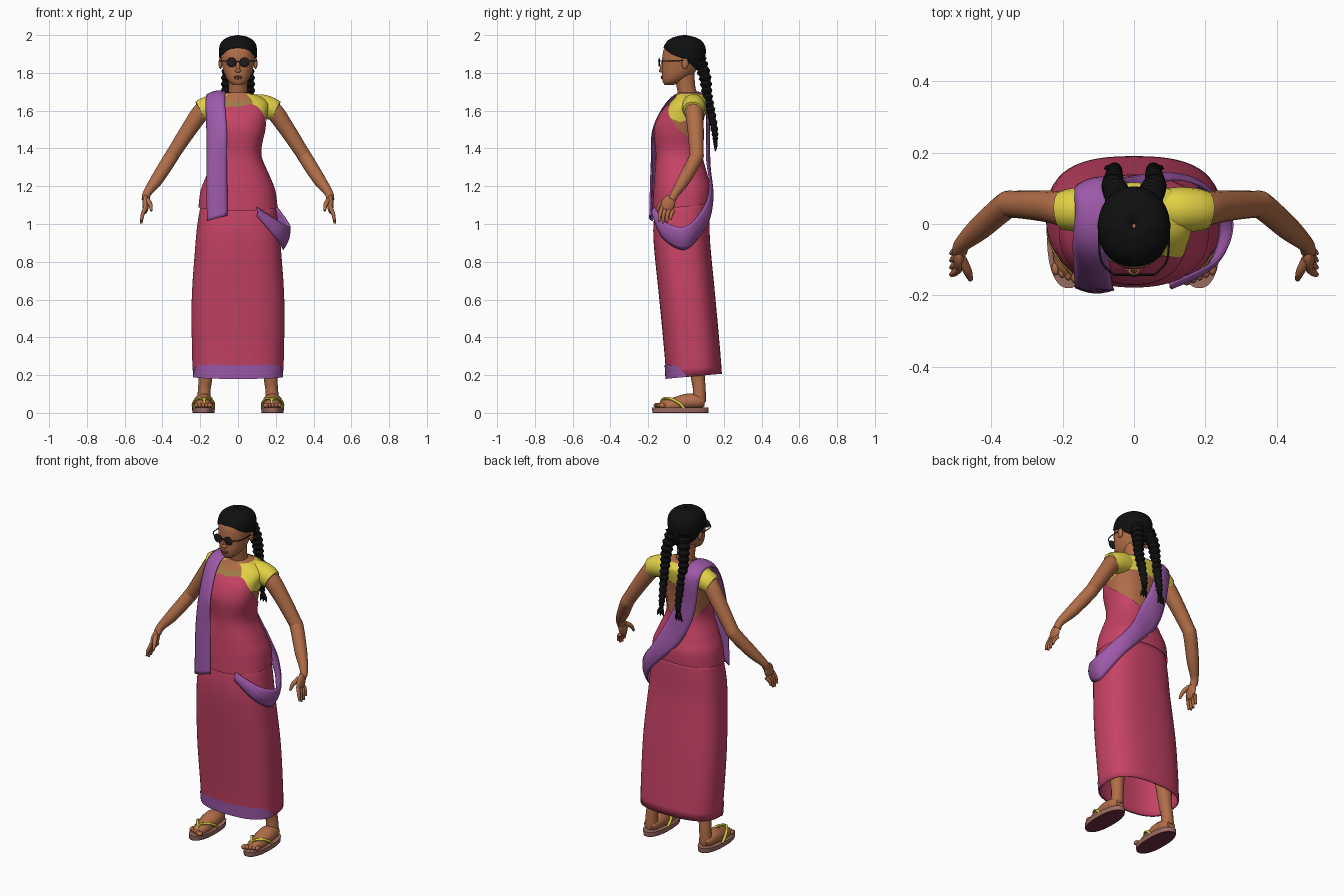
import bpy, bmesh
from math import sin, cos, pi, radians
from mathutils import Vector, Matrix

cube = bpy.data.objects.get("Cube")
if cube:
    bpy.data.objects.remove(cube, do_unlink=True)


def material(name, *rgb):
    m = bpy.data.materials.new(name)
    m.use_nodes = True
    m.diffuse_color = (*rgb, 1)
    bsdf = next(n for n in m.node_tree.nodes if n.type == 'BSDF_PRINCIPLED')
    bsdf.inputs["Base Color"].default_value = (*rgb, 1)
    return m


PINK = material("pink cloth", .56, .055, .13)
PURPLE = material("purple cloth", .34, .1, .4)
YELLOW = material("yellow blouse", .76, .64, .06)
SHEER = material("sheer blouse trim", .36, .2, .06)
SKIN = material("brown skin", .44, .155, .065)
LIPS = material("lips", .34, .09, .06)
BLACK = material("black hair", .005, .005, .005)
GLASS = material("dark glasses", .012, .012, .015)
SOLE = material("sandal side", .32, .15, .12)
TREAD = material("sandal tread", .16, .03, .05)
made = []


def finish(name, bm, mat, thick=0):
    bmesh.ops.recalc_face_normals(bm, faces=bm.faces[:])
    me = bpy.data.meshes.new(name)
    bm.to_mesh(me)
    bm.free()
    me.materials.append(mat)
    ob = bpy.data.objects.new(name, me)
    bpy.context.collection.objects.link(ob)
    if thick:
        mod = ob.modifiers.new("thickness", 'SOLIDIFY')
        mod.thickness = thick
    made.append(ob)
    return ob


def skin_grid(name, rows, mat, loop=False, caps=False, thick=0):
    """Join rows of points into a quad surface."""
    bm = bmesh.new()
    vs = [[bm.verts.new(p) for p in row] for row in rows]
    n = len(vs[0])
    for a, b in zip(vs, vs[1:]):
        for i in range(n if loop else n - 1):
            j = (i + 1) % n
            bm.faces.new((a[i], a[j], b[j], b[i]))
    if caps:
        bm.faces.new(vs[0])
        bm.faces.new(vs[-1])
    return finish(name, bm, mat, thick)


def spline(pts, steps):
    """Catmull-Rom samples through points of any dimension."""
    p = [pts[0]] + list(pts) + [pts[-1]]
    out = []
    for i in range(1, len(p) - 2):
        for k in range(steps):
            t = k / steps
            out.append([.5 * (2 * b + (c - a) * t + (2 * a - 5 * b + 4 * c - d) * t * t
                        + (3 * b - a - 3 * c + d) * t ** 3)
                        for a, b, c, d in zip(*p[i - 1:i + 3])])
    return out + [list(pts[-1])]


def tube(name, pts, mat, steps=5, sides=14, wide=1, ripple=0):
    """Round limb through (x, y, z, radius) points."""
    path = spline(pts, steps)
    c = [Vector(p[:3]) for p in path]
    rows, q, last = [], None, None
    for i, p in enumerate(path):
        d = (c[min(i + 1, len(c) - 1)] - c[max(i - 1, 0)]).normalized()
        q = last.rotation_difference(d) @ q if q else d.to_track_quat('Z', 'Y')
        last = d
        r = p[3] * (1 + ripple * sin(i * pi / 2))
        ring = [q @ Vector((cos(a) * r, sin(a) * r, 0)) for a in
                [2 * pi * k / sides for k in range(sides)]]
        rows.append([c[i] + Vector((v.x * wide, v.y, v.z)) for v in ring])
    return skin_grid(name, rows, mat, True, True)


def lookup(table, z):
    """Smooth interpolation of a table of rows starting with a height."""
    z = min(max(z, table[0][0]), table[-1][0])
    i = next(k for k in range(len(table) - 1) if z <= table[k + 1][0])
    a, b = table[i], table[i + 1]
    o, e = table[max(i - 1, 0)], table[min(i + 2, len(table) - 1)]
    h = b[0] - a[0]
    t = (z - a[0]) / h
    s, u = t * t * (3 - 2 * t), t * (1 - t)
    return [a[k] + (b[k] - a[k]) * s + h * u * ((1 - t) * (b[k] - o[k]) / (b[0] - o[0])
            - t * (e[k] - a[k]) / (e[0] - a[0])) for k in range(1, len(a))]


def wrap(name, table, mat, lo, hi, a0=0, a1=360, off=0, power=2.3, cx=0,
         cols=64, rows=20, caps=False, thick=0, tilt=0):
    """Patch on a body given by (height, half width, front, back) rows.
    The limits lo and hi are heights, or tables of angle and height."""
    full = a1 - a0 == 360
    grid = []
    for r in range(rows + 1):
        line = []
        for k in range(cols if full else cols + 1):
            deg = a0 + (a1 - a0) * k / cols
            l, h = [lookup(t, deg % 360)[0] if isinstance(t, list) else t for t in (lo, hi)]
            z = l + (h - l) * r / rows
            rx, yf, yb = lookup(table, z)
            c, s = cos(radians(deg)), sin(radians(deg))
            f = (abs(c) ** power + abs(s) ** power) ** (-1 / power)
            y = (yf + yb) / 2 + ((yb - yf) / 2 + off) * s * f
            line.append((cx + (rx + off) * c * f, y, z + tilt * y))
        grid.append(line)
    return skin_grid(name, grid, mat, full, caps, thick)


def ball(name, loc, size, mat, tip=0):
    bm = bmesh.new()
    m = Matrix.Translation(loc) @ Matrix.Rotation(tip, 4, 'X') @ Matrix.Diagonal((*size, 1))
    bmesh.ops.create_uvsphere(bm, u_segments=20, v_segments=12, radius=1, matrix=m)
    return finish(name, bm, mat)


# Long skirt with a purple front hem
skirt = [(.19, .238, -.105, .19), (.3, .243, -.112, .182), (.6, .245, -.14, .155),
         (.9, .225, -.17, .127), (1, .215, -.173, .125), (1.12, .195, -.16, .12)]
wrap("skirt", skirt, PINK, .19, 1.12, power=2.6, thick=.006, tilt=.09)
hem_top = [(0, .19), (195, .2), (215, .255), (270, .262), (325, .255), (345, .2), (360, .19)]
wrap("skirt_hem", skirt, PURPLE, .19, hem_top, 195, 345, .004, 2.6, rows=4, tilt=.09)

# Torso, draped bodice and blouse
torso = [(1.05, .207, -.172, .128), (1.18, .19, -.165, .13), (1.25, .163, -.16, .11),
         (1.37, .117, -.153, .08), (1.5, .138, -.163, .085), (1.58, .15, -.135, .1),
         (1.64, .155, -.085, .11), (1.67, .125, -.06, .105), (1.695, .06, -.045, .065)]
bodice_top = [(0, 1.5), (45, 1.42), (90, 1.36), (120, 1.36), (180, 1.45), (215, 1.55),
              (250, 1.62), (270, 1.62), (300, 1.63), (330, 1.57), (360, 1.5)]
bodice_low = [(0, 1.09), (90, 1.11), (180, 1.09), (270, 1.07), (360, 1.09)]
trim_top = [(0, 1.6), (235, 1.66), (270, 1.645), (310, 1.67), (360, 1.67)]
blouse_low = [(0, 1.54), (60, 1.58), (180, 1.56), (290, 1.64), (325, 1.57), (360, 1.54)]
wrap("torso", torso, SKIN, 1.3, 1.695, caps=True)
wrap("bodice", torso, PINK, bodice_low, bodice_top, off=.007, rows=32)
wrap("neckline_trim", torso, SHEER, bodice_top, trim_top, 235, 310, .004, rows=6)
wrap("left_blouse", torso, YELLOW, blouse_low, 1.688, -62, 110, .005, rows=10)
wrap("right_blouse", torso, YELLOW, blouse_low, 1.688, 110, 235, .004, rows=10)

# Sash: down the front, over the right shoulder, across the back, round the left hip
outer = [(-.165, -.18, 1.015), (-.167, -.168, 1.3), (-.168, -.13, 1.5), (-.172, -.06, 1.645),
         (-.165, .03, 1.688), (-.165, .105, 1.645), (-.13, .11, 1.42), (-.05, .128, 1.24),
         (.08, .14, 1.1), (.175, .11, .99), (.24, 0, .865), (.205, -.12, .92),
         (.1, -.178, 1.04)]
inner = [(-.055, -.186, 1.045), (-.058, -.182, 1.3), (-.06, -.178, 1.5), (-.07, -.09, 1.66),
         (-.06, .02, 1.7), (-.06, .122, 1.65), (-.025, .118, 1.5), (.04, .11, 1.36),
         (.125, .126, 1.2), (.21, .095, 1.09), (.278, .005, .99), (.235, -.1, 1.005),
         (.1, -.168, 1.09)]
edges = [[Vector(p) for p in spline(e, 8)] for e in (outer, inner)]
sash = []
for i, (a, b) in enumerate(zip(*edges)):
    j, k = min(i + 1, len(edges[0]) - 1), max(i - 1, 0)
    out = (b - a).cross(edges[0][j] + edges[1][j] - edges[0][k] - edges[1][k]).normalized()
    sash.append([a.lerp(b, u / 6) + out * .012 * sin(pi * u / 6) for u in range(7)])
skin_grid("sash", sash, PURPLE, thick=.005)

# Neck, head and face
tube("neck", [(0, .03, 1.62, .06), (0, .005, 1.7, .05), (0, -.01, 1.8, .055)], SKIN)
head = [(1.735, .022, -.112, -.07), (1.75, .045, -.122, -.03), (1.785, .068, -.128, .03),
        (1.83, .082, -.126, .065), (1.88, .09, -.126, .085), (1.93, .088, -.115, .088),
        (1.97, .06, -.08, .06)]
wrap("head", head, SKIN, 1.735, 1.97, caps=True, cols=40, power=2.1)
ball("nose_tip", (0, -.131, 1.812), (.017, .013, .011), SKIN)
ball("nose_bridge", (0, -.125, 1.835), (.01, .012, .03), SKIN, -.2)
ball("upper_lip", (0, -.127, 1.78), (.025, .007, .005), LIPS)
ball("lower_lip", (0, -.126, 1.772), (.021, .007, .006), LIPS)

# Hair cap
cap = [(1.78, .05, -.05, .07), (1.82, .084, -.1, .092), (1.88, .099, -.122, .102),
       (1.93, .1, -.12, .104), (1.965, .088, -.102, .088), (1.985, .062, -.075, .06),
       (1.995, .035, -.045, .03), (2, .005, -.012, .002)]
hairline = [(0, 1.875), (30, 1.83), (90, 1.79), (150, 1.83), (180, 1.875), (215, 1.9),
            (245, 1.928), (270, 1.932), (295, 1.928), (325, 1.9), (360, 1.875)]
wrap("hair", cap, BLACK, hairline, 2, caps=False, power=2.1, thick=.006)

# Paired parts
for side, s in (("left", 1), ("right", -1)):
    def flip(*pts):
        return [(s * p[0], *p[1:]) for p in pts]

    def limb(part, mat, *pts, **kw):
        return tube(f"{side}_{part}", flip(*pts), mat, **kw)

    # Ear and round glasses
    ball(f"{side}_ear", (s * .093, -.005, 1.85), (.01, .018, .03), SKIN)
    lens = ball(f"{side}_lens", (s * .035, -.142, 1.856), (.027, .004, .026), GLASS)
    limb("temple", GLASS, (.06, -.14, 1.862, .003), (.093, -.1, 1.862, .003),
         (.098, -.01, 1.865, .003), sides=6)
    limb("bridge", GLASS, (0, -.146, 1.862, .003), (.012, -.143, 1.86, .003), sides=6)

    # Braid with a loose tuft
    limb("braid", BLACK, (.04, .07, 1.87, .035), (.055, .1, 1.78, .031), (.06, .113, 1.68, .026),
         (.056, .135, 1.58, .022), (.054, .153, 1.48, .017), (.057, .155, 1.425, .01),
         steps=12, ripple=.16)
    for k in (-1, 0, 1):
        limb("tuft", BLACK, (.057, .155, 1.435, .011),
             (.06 + .013 * k, .157, 1.41, .009), (.062 + .02 * k, .155, 1.385, .002), sides=8)

    # Arm and sleeve
    limb("arm", SKIN, (.1, .04, 1.62, .05), (.18, .04, 1.605, .05), (.25, .05, 1.515, .044),
         (.335, .055, 1.385, .038), (.36, .05, 1.345, .038), (.43, -.01, 1.235, .034),
         (.48, -.055, 1.165, .023), (.488, -.075, 1.13, .022))
    limb("sleeve", YELLOW, (.05, .04, 1.628, .055), (.12, .04, 1.625, .063),
         (.17, .04, 1.612, .061), (.202, .038, 1.598, .055))

    # Hand
    ball(f"{side}_palm", (s * .489, -.095, 1.105), (.017, .036, .052), SKIN, -.4)
    for k in range(4):
        y = -.138 + .02 * k
        drop = (.012, 0, .004, .02)[k]
        limb("finger", SKIN, (.49, y + .012, 1.09 - .006 * k, .011),
             (.505, y, 1.05, .01), (.512, y - .004, 1.003 + drop, .006), sides=8)
    limb("thumb", SKIN, (.482, -.1, 1.13, .014), (.465, -.135, 1.105, .012),
         (.458, -.155, 1.07, .007), sides=8)

    # Leg and foot
    limb("leg", SKIN, (.165, .04, .45, .055), (.172, .062, .2, .038), (.178, .07, .13, .034),
         (.182, .07, .06, .036))
    limb("foot", SKIN, (.183, .1, .055, .022), (.183, .07, .058, .037), (.183, .01, .06, .043),
         (.183, -.06, .044, .039), (.183, -.115, .034, .033), (.183, -.14, .03, .022), wide=1.2)
    for k in range(5):
        ball(f"{side}_toe", (s * (.148 + .018 * k), -.153 + .007 * k, .04),
             (.011 if k else .015, .019, .013), SKIN)

    # Sandal
    slab = [(0, .058, -.178, .118), (.03, .061, -.18, .12)]
    wrap(f"{side}_sandal", slab, SOLE, .005, .028, cx=s * .183, cols=36, rows=1, caps=True)
    wrap(f"{side}_tread", slab, TREAD, 0, .005, cx=s * .183, cols=36, rows=1, caps=True)
    for k in (-1, 1):
        limb("strap", YELLOW, (.178, -.135, .05, .006), (.18 + .006 * k, -.12, .074, .007),
             (.183 + .034 * k, -.08, .074, .008), (.183 + .053 * k, -.035, .05, .008),
             (.183 + .054 * k, -.01, .025, .007), sides=8)

# Smooth shading that keeps hard edges
for ob in made:
    ob.select_set(True)
bpy.context.view_layer.objects.active = made[0]
bpy.ops.object.shade_smooth_by_angle(angle=radians(45))
